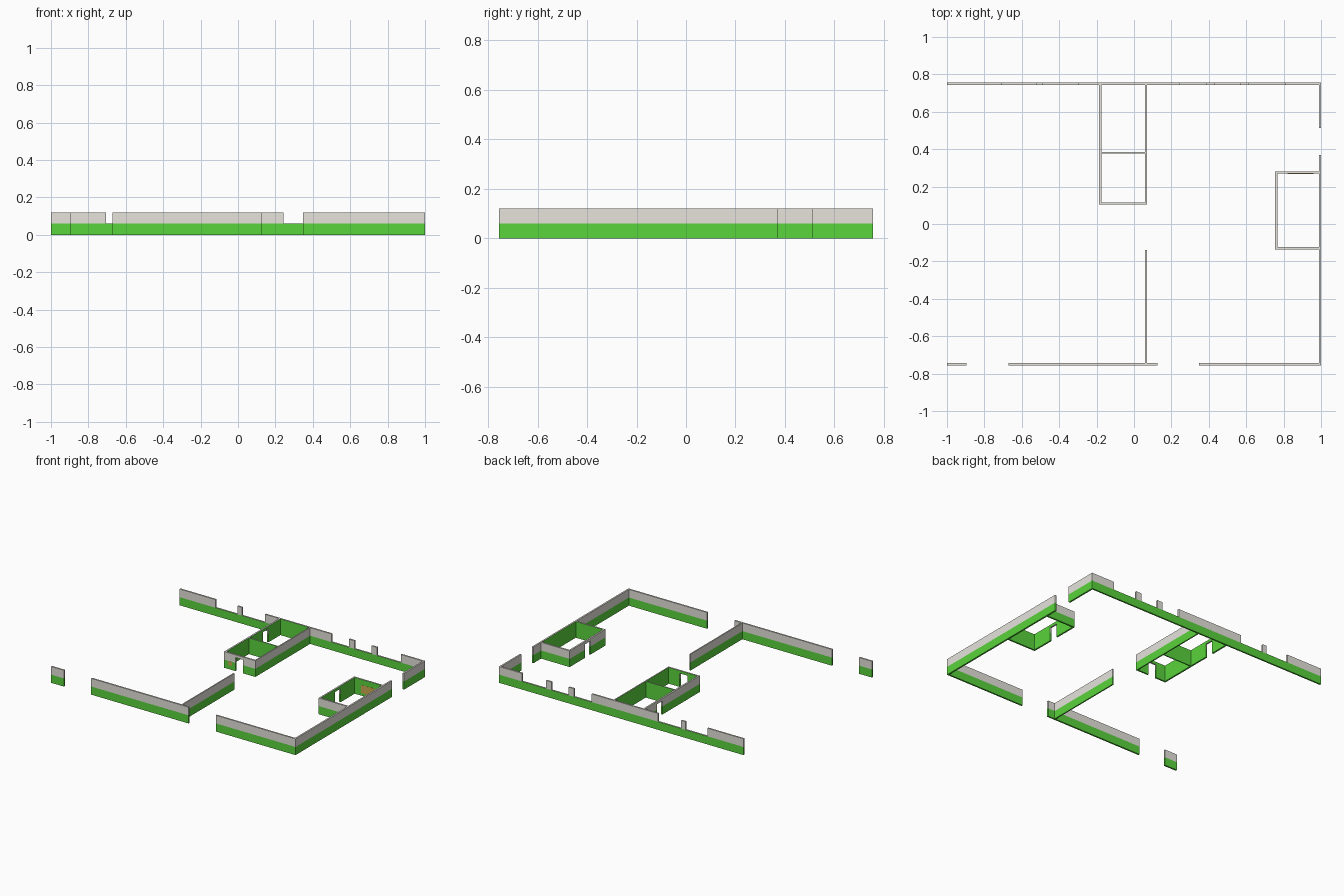
import bpy, bmesh
from mathutils import Vector

if "Cube" in bpy.data.objects:
    bpy.data.objects.remove(bpy.data.objects["Cube"])

H, SPLIT = 0.12, 0.06      # wall height, height of the colour band


def material(name, rgb):
    m = bpy.data.materials.new(name)
    m.diffuse_color = (*rgb, 1.0)
    m.use_nodes = True
    m.node_tree.nodes["Principled BSDF"].inputs["Base Color"].default_value = m.diffuse_color
    return m


GREEN = material("green_paint", (0.10, 0.66, 0.045))
GREY = material("warm_grey_plaster", (0.79, 0.77, 0.71))
OCHRE = material("ochre_tile", (0.60, 0.40, 0.08))

# Small rooms, lined in green to full height: x0, x1, y0, y1
ROOMS = [(-0.174, 0.060, 0.116, 0.376),
         (-0.174, 0.060, 0.384, 0.744),
         (0.766, 0.988, -0.124, 0.269)]


def in_room(p):
    return any(x0 < p.x < x1 and y0 < p.y < y1 for x0, x1, y0, y1 in ROOMS)


def finish(name, bm, mats):
    me = bpy.data.meshes.new(name)
    bm.to_mesh(me)
    bm.free()
    for m in mats:
        me.materials.append(m)
    bpy.context.collection.objects.link(bpy.data.objects.new(name, me))


def wall(name, axis, a, b, c0, c1, windows=(), door=None):
    """Wall along axis from a to b, between c0 and c1 across it."""
    prof = [(a, 0)]
    if door:                                   # doorway with lintel
        d0, d1 = door
        prof += [(d0, 0), (d0, 0.1), (d1, 0.1), (d1, 0)]
    prof += [(b, 0), (b, H)]
    for w0, w1 in sorted(windows, reverse=True):   # notches down to the sill
        prof += [(w1, H), (w1, SPLIT), (w0, SPLIT), (w0, H)]
    prof.append((a, H))

    bm = bmesh.new()
    vs = [bm.verts.new((u, c0, z) if axis == 'x' else (c0, u, z)) for u, z in prof]
    f = bm.faces.new(vs)
    ext = bmesh.ops.extrude_face_region(bm, geom=[f])
    off = (0, c1 - c0, 0) if axis == 'x' else (c1 - c0, 0, 0)
    bmesh.ops.translate(bm, vec=off,
                        verts=[v for v in ext['geom'] if isinstance(v, bmesh.types.BMVert)])
    bmesh.ops.recalc_face_normals(bm, faces=bm.faces)
    bmesh.ops.triangulate(bm, faces=bm.faces[:])

    # cut at the colour band and where room linings begin and end
    cuts = [((0, 0, SPLIT), (0, 0, 1))]
    for x0, x1, y0, y1 in ROOMS:
        for v in ((x0, x1) if axis == 'x' else (y0, y1)):
            if a + 0.005 < v < b - 0.005:
                cuts.append(((v, 0, 0), (1, 0, 0)) if axis == 'x' else ((0, v, 0), (0, 1, 0)))
    for co, no in cuts:
        bmesh.ops.bisect_plane(bm, geom=bm.verts[:] + bm.edges[:] + bm.faces[:],
                               dist=1e-5, plane_co=co, plane_no=no)

    # colour: green below, grey above and on top, green inside rooms
    bm.normal_update()
    for f in bm.faces:
        p = f.calc_center_median()
        grey = p.z > SPLIT + 1e-4 or (f.normal.z > 0.5 and p.z > SPLIT - 1e-3)
        if abs(f.normal.z) < 0.1 and in_room(p + Vector(f.normal) * 0.003):
            grey = False
        f.material_index = 1 if grey else 0
    finish(name, bm, [GREEN, GREY])


def tile(name, x0, x1, y, z0, z1):
    """Thin painted plate on a wall facing the front."""
    bm = bmesh.new()
    bmesh.ops.create_cube(bm, size=1)
    bmesh.ops.scale(bm, vec=(x1 - x0, 0.002, z1 - z0), verts=bm.verts)
    bmesh.ops.translate(bm, vec=((x0 + x1) / 2, y, (z0 + z1) / 2), verts=bm.verts)
    finish(name, bm, [OCHRE])


# Outer walls
wall("back_wall", 'x', -1, 1, 0.744, 0.756,
     windows=[(-0.705, -0.525), (-0.49, -0.30), (0.243, 0.385), (0.43, 0.57), (0.615, 0.81)])
wall("right_wall_back", 'y', 0.512, 0.744, 0.988, 1.0)
wall("right_wall_front", 'y', -0.744, 0.37, 0.988, 1.0)
for i, (a, b) in enumerate([(-1, -0.895), (-0.672, 0.125), (0.348, 1)]):
    wall(f"front_wall_{i + 1}", 'x', a, b, -0.756, -0.744)

# Partition
wall("partition", 'y', -0.744, -0.14, 0.060, 0.069)

# Twin small rooms against the back wall
wall("twin_rooms_right_wall", 'y', 0.104, 0.744, 0.060, 0.069)
wall("twin_rooms_left_wall", 'y', 0.104, 0.744, -0.186, -0.174, door=(0.54, 0.605))
wall("twin_rooms_divider", 'x', -0.174, 0.060, 0.376, 0.384)
wall("twin_rooms_front_wall", 'x', -0.174, 0.060, 0.104, 0.116, door=(-0.095, -0.03))

# Side room against the right wall
wall("side_room_left_wall", 'y', -0.136, 0.281, 0.754, 0.766, door=(0.04, 0.105))
wall("side_room_back_wall", 'x', 0.766, 0.988, 0.269, 0.281)
wall("side_room_front_wall", 'x', 0.766, 0.988, -0.136, -0.124)

# Ochre tile patches
tile("side_room_tile", 0.82, 0.96, 0.269, 0.02, 0.08)
tile("twin_rooms_tile", -0.155, -0.12, 0.104, 0.03, 0.058)
